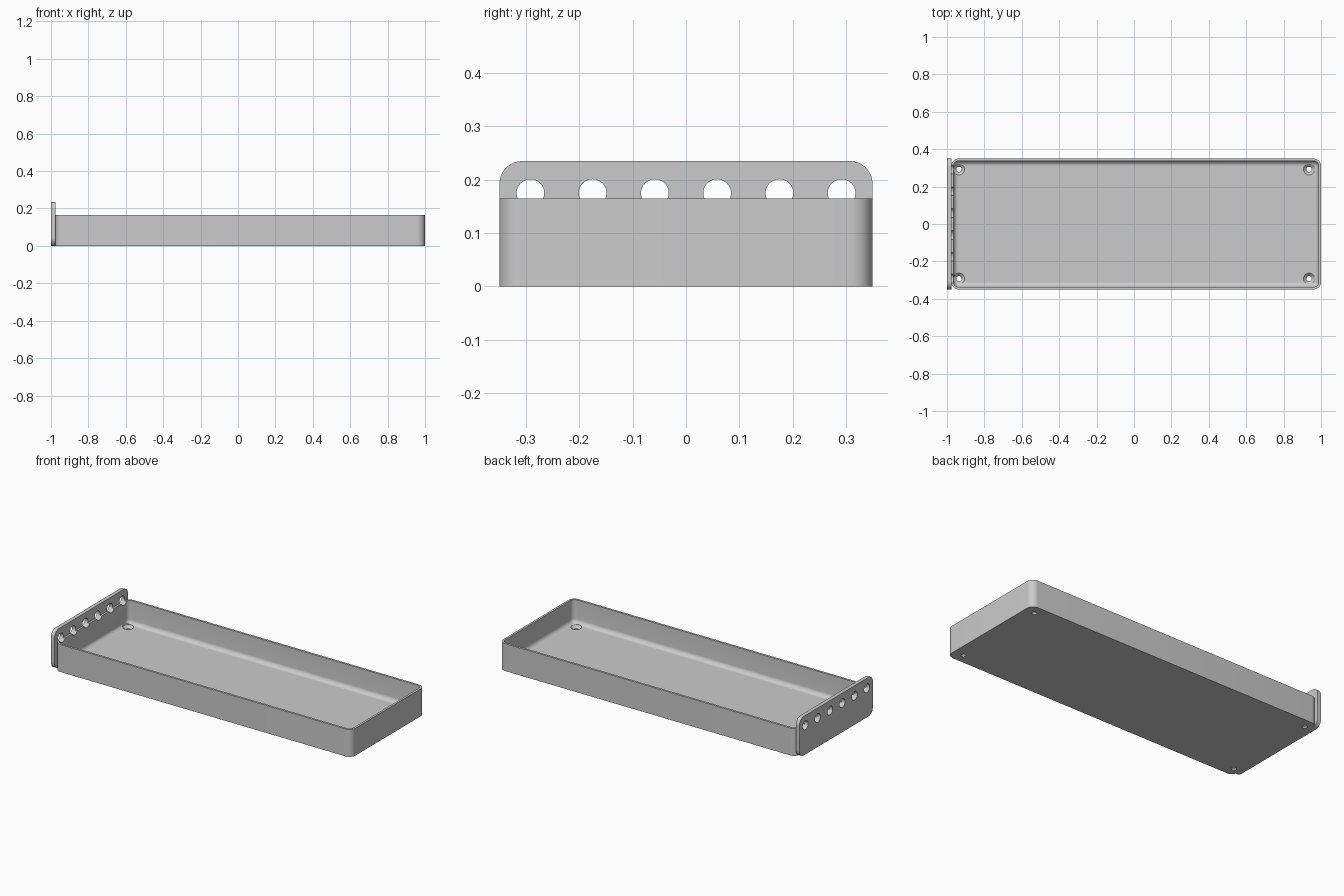
import bpy, bmesh, math
from mathutils import Matrix

cube = bpy.data.objects.get("Cube")
if cube:
    bpy.data.objects.remove(cube, do_unlink=True)

grey = bpy.data.materials.new("light grey")
grey.use_nodes = True
grey.diffuse_color = (0.6, 0.6, 0.6, 1)
grey.node_tree.nodes["Principled BSDF"].inputs["Base Color"].default_value = (0.6, 0.6, 0.6, 1)


def rounded_rect(width, height, radius, steps=10):
    """Outline of a rounded rectangle centred on the origin."""
    points = []
    for corner, (sx, sy) in enumerate([(1, 1), (-1, 1), (-1, -1), (1, -1)]):
        for i in range(steps + 1):
            a = (corner + i / steps) * math.pi / 2
            points.append((sx * (width / 2 - radius) + radius * math.cos(a),
                           sy * (height / 2 - radius) + radius * math.sin(a)))
    return points


def loft(bm, rings):
    """Bridge equal-sized rings of points and cap both ends."""
    loops = [[bm.verts.new(p) for p in ring] for ring in rings]
    for a, b in zip(loops, loops[1:]):
        for i in range(len(a)):
            j = (i + 1) % len(a)
            bm.faces.new((a[i], a[j], b[j], b[i]))
    bm.faces.new(loops[0][::-1])
    bm.faces.new(loops[-1])


def finish(bm, name):
    bmesh.ops.recalc_face_normals(bm, faces=bm.faces)
    mesh = bpy.data.meshes.new(name)
    bm.to_mesh(mesh)
    bm.free()
    mesh.materials.append(grey)
    obj = bpy.data.objects.new(name, mesh)
    bpy.context.collection.objects.link(obj)
    return obj


def cut(obj, cutter):
    mod = obj.modifiers.new("holes", "BOOLEAN")
    mod.operation = "DIFFERENCE"
    mod.solver = "EXACT"
    mod.object = cutter
    bpy.context.view_layer.objects.active = obj
    bpy.ops.object.modifier_apply(modifier=mod.name)


# Main sizes
left, right, depth = -0.978, 1.0, 0.7
rim, floor, wall, corner, fillet = 0.165, 0.025, 0.013, 0.04, 0.026
plate_top = 0.235
middle = (left + right) / 2


def tray_ring(inset, z):
    outline = rounded_rect(right - left - 2 * inset, depth - 2 * inset, max(corner - inset, 0.003))
    return [(x + middle, y, z) for x, y in outline]


# Tray: outer wall, rim, inner wall and filleted floor
rings = [tray_ring(0, 0), tray_ring(0, rim), tray_ring(wall, rim)]
for i in range(9):
    a = i / 8 * math.pi / 2
    rings.append(tray_ring(wall + fillet * (1 - math.cos(a)), floor + fillet * (1 - math.sin(a))))
bm = bmesh.new()
loft(bm, rings)
tray = finish(bm, "tray")

# End plate with rounded corners
bm = bmesh.new()
outline = rounded_rect(depth, plate_top, 0.042)
loft(bm, [[(x, y, z + plate_top / 2) for y, z in outline] for x in (-1, left + 0.001)])
plate = finish(bm, "end_plate")

# Cutter for the row of round holes in the end plate
bm = bmesh.new()
for i in range(6):
    place = Matrix.Translation((left, (i - 2.5) * 0.1168, 0.175)) @ Matrix.Rotation(math.pi / 2, 4, "Y")
    bmesh.ops.create_cone(bm, cap_ends=True, segments=40, radius1=0.026, radius2=0.026,
                          depth=0.1, matrix=place)
plate_holes = finish(bm, "plate_hole_cutter")

# Cutter for the countersunk screw holes in the floor
bm = bmesh.new()
for sx in (-1, 1):
    for sy in (-1, 1):
        profile = [(0.014, -0.02), (0.014, floor - 0.015), (0.03, floor), (0.03, floor + 0.03)]
        loft(bm, [[(0.936 * sx + r * math.cos(k * math.pi / 16),
                    0.292 * sy + r * math.sin(k * math.pi / 16), z) for k in range(32)]
                  for r, z in profile])
screw_holes = finish(bm, "screw_hole_cutter")

cut(plate, plate_holes)
cut(tray, plate_holes)
cut(tray, screw_holes)
for helper in (plate_holes, screw_holes):
    bpy.data.objects.remove(helper, do_unlink=True)

# Smooth the rounded areas and keep the edges sharp
bpy.ops.object.select_all(action="DESELECT")
for obj in (tray, plate):
    obj.select_set(True)
bpy.context.view_layer.objects.active = tray
bpy.ops.object.shade_smooth_by_angle(angle=math.radians(30))
